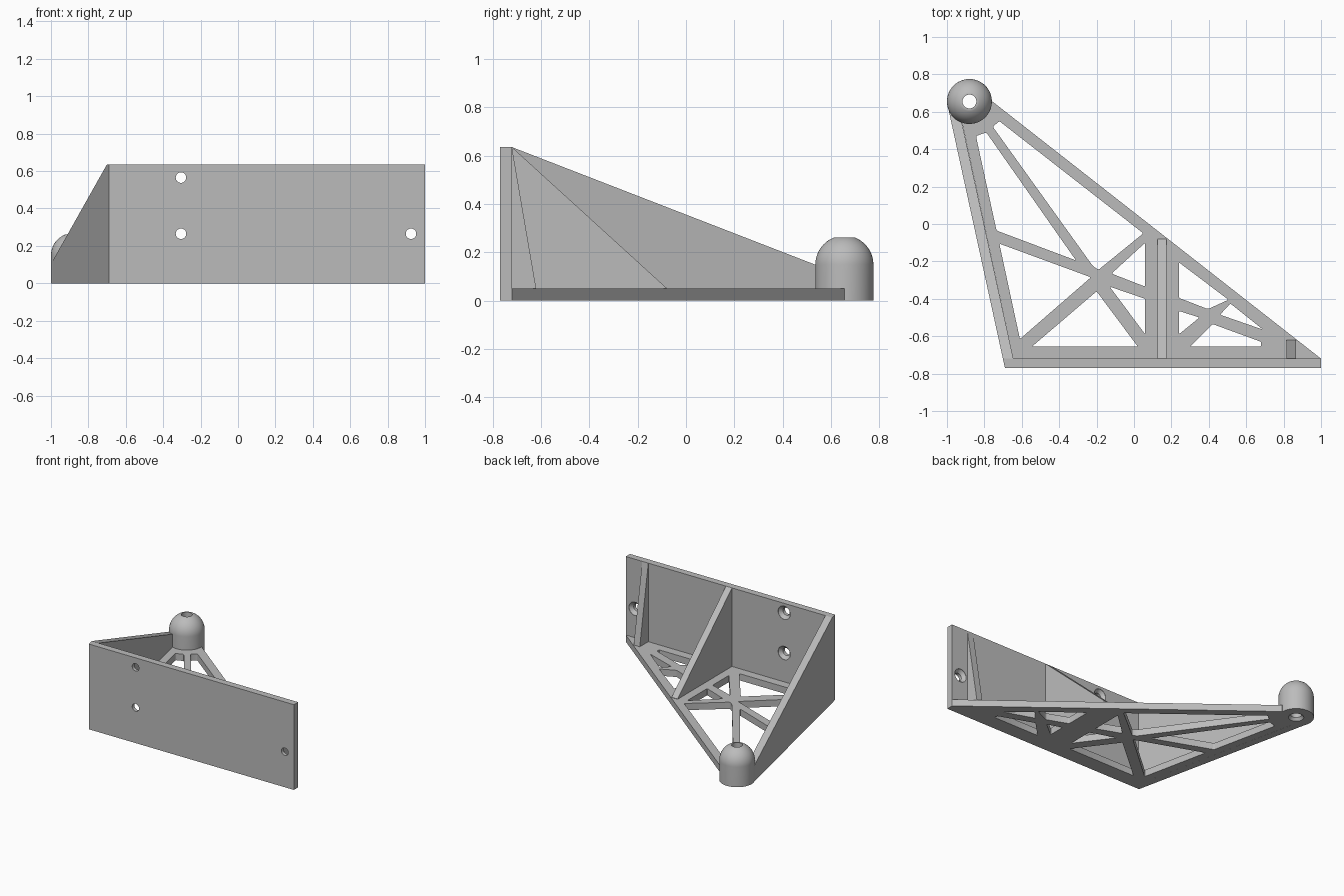
import bpy, bmesh, math
from mathutils import Matrix, Vector

cube = bpy.data.objects.get("Cube")
if cube:
    bpy.data.objects.remove(cube, do_unlink=True)

grey = bpy.data.materials.new("plain grey")
grey.use_nodes = True
grey.diffuse_color = (0.5, 0.5, 0.5, 1)
grey.node_tree.nodes["Principled BSDF"].inputs["Base Color"].default_value = (0.5, 0.5, 0.5, 1)


def finish(name, bm):
    bmesh.ops.recalc_face_normals(bm, faces=bm.faces)
    mesh = bpy.data.meshes.new(name)
    bm.to_mesh(mesh)
    bm.free()
    obj = bpy.data.objects.new(name, mesh)
    bpy.context.collection.objects.link(obj)
    mesh.materials.append(grey)
    return obj


def prism(name, outline, bottom, top, rounding=0):
    """Upright prism; top is a height or a function of y."""
    height = top if callable(top) else lambda y: top
    bm = bmesh.new()
    low = [bm.verts.new((x, y, bottom)) for x, y in outline]
    high = [bm.verts.new((x, y, height(y))) for x, y in outline]
    bm.faces.new(low)
    bm.faces.new(high)
    sides = []
    for i in range(len(outline)):
        j = (i + 1) % len(outline)
        bm.faces.new((low[i], low[j], high[j], high[i]))
        sides.append(bm.edges.get((low[i], high[i])))
    if rounding:
        bmesh.ops.recalc_face_normals(bm, faces=bm.faces)
        bmesh.ops.bevel(bm, geom=sides, offset=rounding, segments=3,
                        profile=0.5, affect='EDGES', clamp_overlap=True)
    return finish(name, bm)


def lathe(name, profile, place, steps=64):
    """Closed (radius, height) profile revolved about z, then placed."""
    bm = bmesh.new()
    verts = [bm.verts.new((r, 0, z)) for r, z in profile]
    edges = [bm.edges.new((verts[i - 1], verts[i])) for i in range(len(verts))]
    bmesh.ops.spin(bm, geom=verts + edges, cent=(0, 0, 0), axis=(0, 0, 1),
                   angle=math.tau, steps=steps)
    bmesh.ops.remove_doubles(bm, verts=bm.verts, dist=1e-4)
    bmesh.ops.dissolve_degenerate(bm, edges=bm.edges, dist=1e-5)
    bm.transform(place)
    return finish(name, bm)


def cut(obj, cutter):
    cutter.hide_render = True
    mod = obj.modifiers.new("cut", 'BOOLEAN')
    mod.operation = 'DIFFERENCE'
    mod.solver = 'EXACT'
    mod.object = cutter
    bpy.context.view_layer.objects.active = obj
    bpy.ops.object.modifier_apply(modifier=mod.name)


def slope(y0, z0, y1, z1):
    return lambda y: z0 + (z1 - z0) * (y - y0) / (y1 - y0)


FLOOR, TOP, FRONT, BACK = 0.05, 0.635, -0.77, -0.72

# Mounting plate with countersunk screw holes
plate = prism("mounting_plate", [(-0.69, FRONT), (1, FRONT), (1, BACK), (-0.701, BACK)], 0, TOP)
screw = [(0, -0.1), (0.028, -0.1), (0.028, -0.025), (0.05, -0.002), (0.05, 0.05), (0, 0.05)]
for x, z in [(-0.305, 0.565), (-0.305, 0.265), (0.925, 0.265)]:
    place = Matrix.Translation(Vector((x, BACK, z))) @ Matrix.Rotation(-math.pi / 2, 4, 'X')
    hole = lathe("screw_cutter", screw, place, 32)
    cut(plate, hole)
    bpy.data.objects.remove(hole, do_unlink=True)

# Floor truss with rounded openings
floor = prism("floor_truss", [(-0.645, BACK), (1, BACK), (-0.757, 0.655), (-0.944, 0.655)], 0, FLOOR)
openings = [
    [(-0.72, 0.55), (0.05, -0.05), (-0.19, -0.245), (-0.22, -0.225), (-0.755, 0.52)],
    [(-0.845, 0.47), (-0.79, 0.49), (-0.31, -0.195), (-0.735, -0.035)],
    [(-0.72, -0.105), (-0.23, -0.285), (-0.61, -0.615)],
    [(-0.545, -0.655), (-0.2, -0.36), (0.02, -0.655)],
    [(-0.13, -0.335), (0.06, -0.4), (0.06, -0.59)],
    [(0.06, -0.1), (0.06, -0.335), (-0.12, -0.265)],
    [(0.24, -0.205), (0.505, -0.405), (0.395, -0.455), (0.24, -0.395)],
    [(0.24, -0.465), (0.35, -0.5), (0.24, -0.59)],
    [(0.515, -0.425), (0.69, -0.565), (0.46, -0.485)],
    [(0.3, -0.655), (0.42, -0.535), (0.68, -0.63), (0.68, -0.655)],
]
for outline in openings:
    opening = prism("opening_cutter", outline, -0.1, 0.2, 0.008)
    cut(floor, opening)
    bpy.data.objects.remove(opening, do_unlink=True)

# Sloping side wall
wall = prism("side_wall", [(-0.701, BACK), (-0.645, BACK), (-0.944, 0.65), (-1, 0.65)],
             0, slope(BACK, TOP, 0.65, 0.104))

# Triangular ribs behind the plate
prism("middle_rib", [(0.125, BACK), (0.175, BACK), (0.175, -0.08), (0.125, -0.08)],
      FLOOR, slope(BACK, TOP, -0.08, FLOOR + 0.002))
prism("end_rib", [(0.815, BACK), (0.865, BACK), (0.865, -0.62), (0.815, -0.62)],
      FLOOR, slope(BACK, TOP, -0.62, FLOOR + 0.002))

# Domed hub with a through hole
R, SHOULDER = 0.12, 0.149
hub_place = Matrix.Translation((-0.88, 0.655, 0))
socket = lathe("hub_cutter", [(0, -0.1), (R - 0.002, -0.1), (R - 0.002, 0.4), (0, 0.4)], hub_place)
for part in (floor, wall):
    cut(part, socket)
bpy.data.objects.remove(socket, do_unlink=True)
dome = [(R * math.cos(math.radians(a)), SHOULDER + R * math.sin(math.radians(a)))
        for a in range(0, 69, 4)]
hub = lathe("domed_hub", [(0.052, 0), (R, 0)] + dome + [(0.037, 0.26), (0.037, 0.02)], hub_place)

for part in (hub, plate, floor):
    bpy.ops.object.select_all(action='DESELECT')
    part.select_set(True)
    bpy.context.view_layer.objects.active = part
    bpy.ops.object.shade_smooth_by_angle(angle=math.radians(30))
